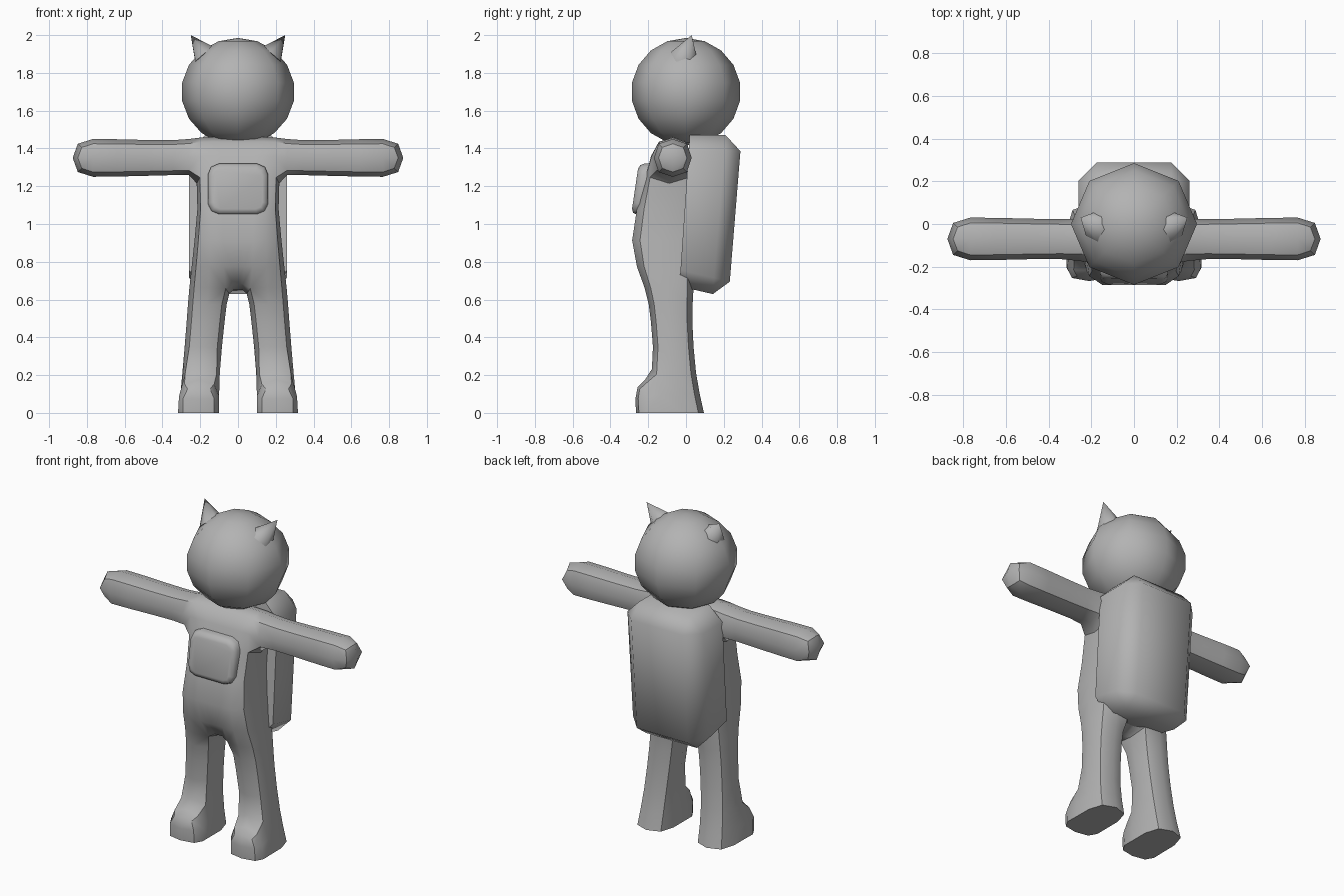
import bpy, bmesh, math
from mathutils import Vector

if "Cube" in bpy.data.objects:
    bpy.data.objects.remove(bpy.data.objects["Cube"], do_unlink=True)

grey = bpy.data.materials.new("plain_grey")
grey.use_nodes = True
GREY = (0.45, 0.45, 0.45, 1)
grey.diffuse_color = GREY
grey.node_tree.nodes["Principled BSDF"].inputs["Base Color"].default_value = GREY


def finish(bm, name, angle=60):
    """Turn a bmesh into a smooth shaded object."""
    bmesh.ops.recalc_face_normals(bm, faces=bm.faces)
    mesh = bpy.data.meshes.new(name)
    bm.to_mesh(mesh)
    bm.free()
    mesh.materials.append(grey)
    ob = bpy.data.objects.new(name, mesh)
    bpy.context.collection.objects.link(ob)
    bpy.ops.object.select_all(action="DESELECT")
    ob.select_set(True)
    bpy.context.view_layer.objects.active = ob
    bpy.ops.object.shade_smooth_by_angle(angle=math.radians(angle))
    return ob


def subdivide(ob):
    sub = ob.modifiers.new("rounding", "SUBSURF")
    sub.levels = sub.render_levels = 1
    sub.use_limit_surface = False


# Body cage, left half: torso levels from crotch to shoulders
bm = bmesh.new()
crease = bm.edges.layers.float.new("crease_edge")


def bridge(a, b, skip=()):
    """Join two rings of verts, leaving out the listed sides."""
    n = len(a)
    return [None if i in skip else
            bm.faces.new((a[i], a[(i + 1) % n], b[(i + 1) % n], b[i])) for i in range(n)]


def torso_ring(z, inner, outer, front, back):
    pts = [(0, front), (inner, front), (outer, front), (outer, back), (inner, back), (0, back)]
    return [bm.verts.new((x, y, z)) for x, y in pts]


def limb_ring(z, inner, outer, front, back):
    pts = [(inner, front), (outer, front), (outer, back), (inner, back)]
    return [bm.verts.new((x, y, z)) for x, y in pts]


torso = [torso_ring(*r) for r in (
    (0.65, 0.05, 0.26, -0.21, 0.04),
    (0.90, 0.07, 0.23, -0.31, 0.05),
    (1.26, 0.08, 0.20, -0.21, 0.04),
    (1.46, 0.08, 0.20, -0.16, 0.02))]
for k in range(3):
    bridge(torso[k], torso[k + 1], skip=(2, 5) if k == 2 else (5,))
for ring in ((torso[3][0], torso[3][1], torso[3][4], torso[3][5]),
             (torso[3][1], torso[3][2], torso[3][3], torso[3][4]),
             (torso[0][0], torso[0][1], torso[0][4], torso[0][5])):
    bm.faces.new(ring)

# Leg, with a foot pulled forward out of its lowest section
ring = torso[0][1:5]
for r in ((0.50, 0.07, 0.27, -0.185, 0.03),
          (0.20, 0.10, 0.295, -0.165, 0.05),
          (0.0, 0.10, 0.315, -0.14, 0.095)):
    lower = limb_ring(*r)
    sides = bridge(ring, lower)
    upper, ring = ring, lower
bm.faces.remove(sides[0])
toe = [bm.verts.new(p) for p in ((0.10, -0.27, 0.15), (0.32, -0.27, 0.15),
                                 (0.32, -0.265, 0), (0.10, -0.265, 0))]
bridge([upper[0], upper[1], ring[1], ring[0]], toe)
bm.faces.new(toe)
bm.faces.new(ring)
for e in bm.edges:
    if all(v.co.z == 0 for v in e.verts) and len(e.link_faces) == 2:
        if any(abs(f.calc_center_median().z) > 0.01 for f in e.link_faces):
            e[crease] = 1.0

# Arm
ring = [torso[2][2], torso[2][3], torso[3][3], torso[3][2]]
for x, half in ((0.32, 0.09), (0.66, 0.1), (0.875, 0.1)):
    outer = [bm.verts.new((x, -0.07 + sy * half, 1.35 + sz * half))
             for sy, sz in ((-1, -1), (1, -1), (1, 1), (-1, 1))]
    bridge(ring, outer)
    ring = outer
bm.faces.new(ring)

body = finish(bm, "body", 80)
mirror = body.modifiers.new("mirror", "MIRROR")
mirror.use_clip = True
subdivide(body)

# Head
bm = bmesh.new()
bmesh.ops.create_uvsphere(bm, u_segments=8, v_segments=9, radius=1)
for v in bm.verts:
    v.co = Vector((v.co.x * 0.30, v.co.y * 0.29, v.co.z * 0.285 + 1.70))
finish(bm, "head", 80)

# Ears
for side, name in ((1, "left_ear"), (-1, "right_ear")):
    base, tip = Vector((side * 0.17, -0.01, 1.885)), Vector((side * 0.25, 0.03, 2.0))
    axis = tip - base
    bm = bmesh.new()
    bmesh.ops.create_cone(bm, cap_ends=True, segments=6, radius1=0.075, radius2=0,
                          depth=axis.length)
    turn = axis.to_track_quat("Z", "Y")
    for v in bm.verts:
        v.co = turn @ v.co + (base + tip) / 2
    bmesh.ops.remove_doubles(bm, verts=bm.verts, dist=0.001)
    finish(bm, name, 70)

# Backpack: leaning box, rounded everywhere except against the back
bm = bmesh.new()
bmesh.ops.create_cube(bm, size=2)
for v in bm.verts:
    top, rear = v.co.z > 0, v.co.y > 0
    if top:
        y, z = (0.295, 1.47) if rear else (0.02, 1.47)
    else:
        y, z = (0.225, 0.61) if rear else (-0.035, 0.67)
    v.co = (v.co.x * 0.26, y, z)
edges = [e for e in bm.edges if any(v.co.y > 0.1 for v in e.verts)]
bmesh.ops.bevel(bm, geom=edges, offset=0.085, segments=1, affect="EDGES", profile=0.5)
finish(bm, "backpack", 65)

# Chest pouch
bm = bmesh.new()
bmesh.ops.create_cube(bm, size=2)
for v in bm.verts:
    v.co = (v.co.x * 0.16, v.co.y * 0.045 - 0.225 + v.co.z * 0.02, 1.185 + v.co.z * 0.135)
upright = [e for e in bm.edges if abs(e.verts[0].co.y - e.verts[1].co.y) > 0.08]
bmesh.ops.bevel(bm, geom=upright, offset=0.06, segments=2, affect="EDGES", profile=0.5)
front = [f for f in bm.faces if len(f.verts) > 4 and f.calc_center_median().y < -0.225]
bmesh.ops.bevel(bm, geom=list({e for f in front for e in f.edges}), offset=0.03,
                segments=2, affect="EDGES", profile=0.5)
finish(bm, "chest_pouch", 70)
